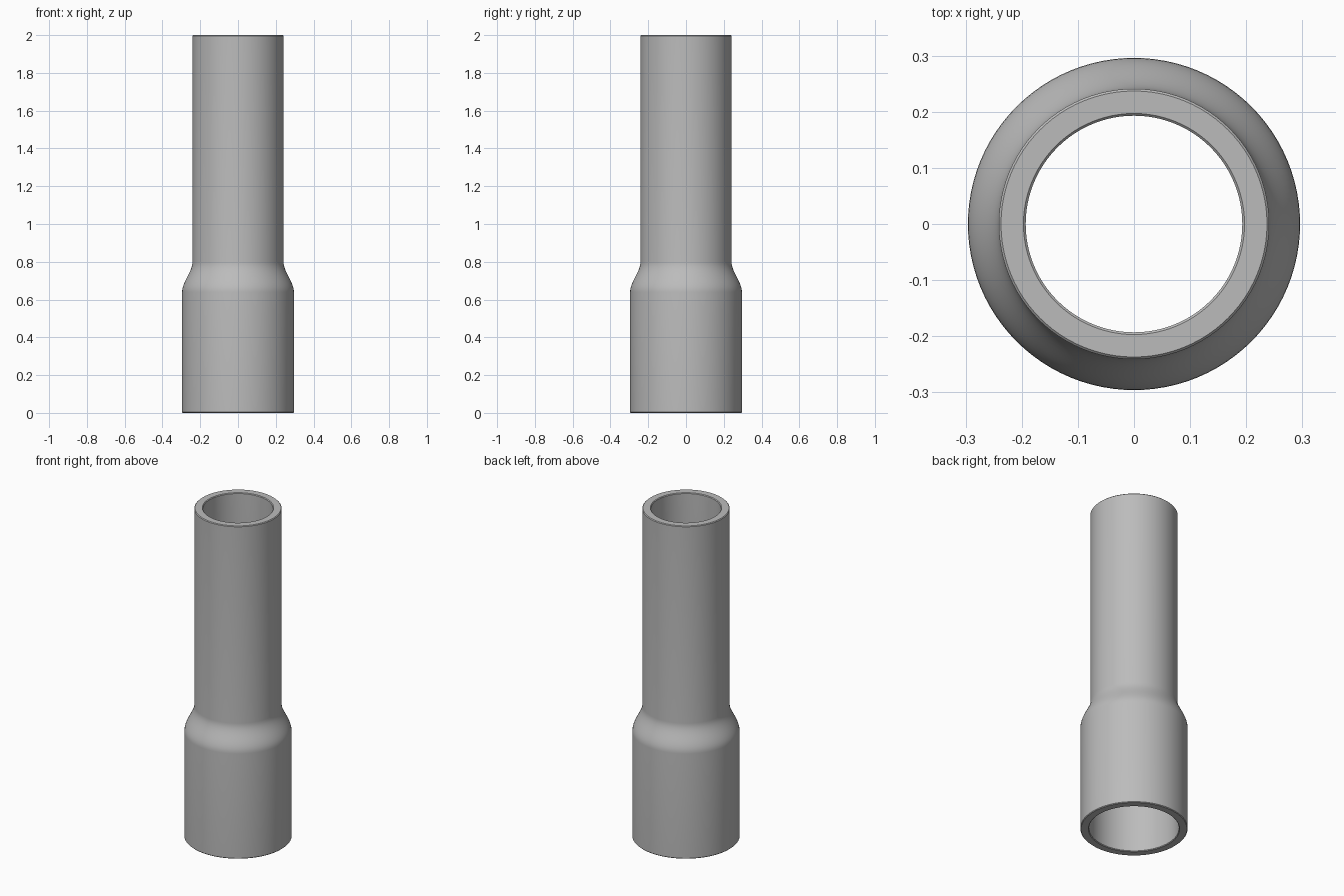
import bpy, bmesh, math

cube = bpy.data.objects.get("Cube")
if cube:
    bpy.data.objects.remove(cube)

SEGMENTS = 96
WALL = 0.048
R_WIDE, R_SLIM = 0.296, 0.241
Z_LOW, Z_HIGH, TOP = 0.64, 0.80, 2.0
EDGE = 0.004

# Plain grey plastic
grey = bpy.data.materials.new("Grey Plastic")
grey.use_nodes = True
colour = (0.5, 0.5, 0.5, 1)
grey.diffuse_color = colour
grey.node_tree.nodes["Principled BSDF"].inputs["Base Color"].default_value = colour


def shoulder(offset, steps=12):
    """S-curve from the wide socket to the slim tube."""
    points = []
    for i in range(steps + 1):
        t = i / steps
        ease = t * t * (3 - 2 * t)
        points.append((R_WIDE + (R_SLIM - R_WIDE) * ease - offset,
                       Z_LOW + (Z_HIGH - Z_LOW) * t))
    return points


# Closed wall section: up the outside, over the softened rim, down the bore
outer = [(R_WIDE - EDGE, 0), (R_WIDE, EDGE)] + shoulder(0)
outer += [(R_SLIM, TOP - EDGE), (R_SLIM - EDGE, TOP)]
inner = [(R_WIDE - WALL + EDGE, 0), (R_WIDE - WALL, EDGE)] + shoulder(WALL)
inner += [(R_SLIM - WALL, TOP - EDGE), (R_SLIM - WALL + EDGE, TOP)]
section = outer + inner[::-1]

# Revolve the section around z
bm = bmesh.new()
verts = [bm.verts.new((r, 0, z)) for r, z in section]
edges = [bm.edges.new((a, b)) for a, b in zip(verts, verts[1:] + verts[:1])]
bmesh.ops.spin(bm, geom=verts + edges, cent=(0, 0, 0), axis=(0, 0, 1),
               angle=math.tau, steps=SEGMENTS, use_merge=True)
bmesh.ops.remove_doubles(bm, verts=bm.verts, dist=0.0001)
bmesh.ops.recalc_face_normals(bm, faces=bm.faces)
mesh = bpy.data.meshes.new("reducer_tube")
bm.to_mesh(mesh)
bm.free()
mesh.materials.append(grey)

tube = bpy.data.objects.new("reducer_tube", mesh)
bpy.context.collection.objects.link(tube)
bpy.context.view_layer.objects.active = tube
tube.select_set(True)
bpy.ops.object.shade_smooth_by_angle(angle=math.radians(30))
